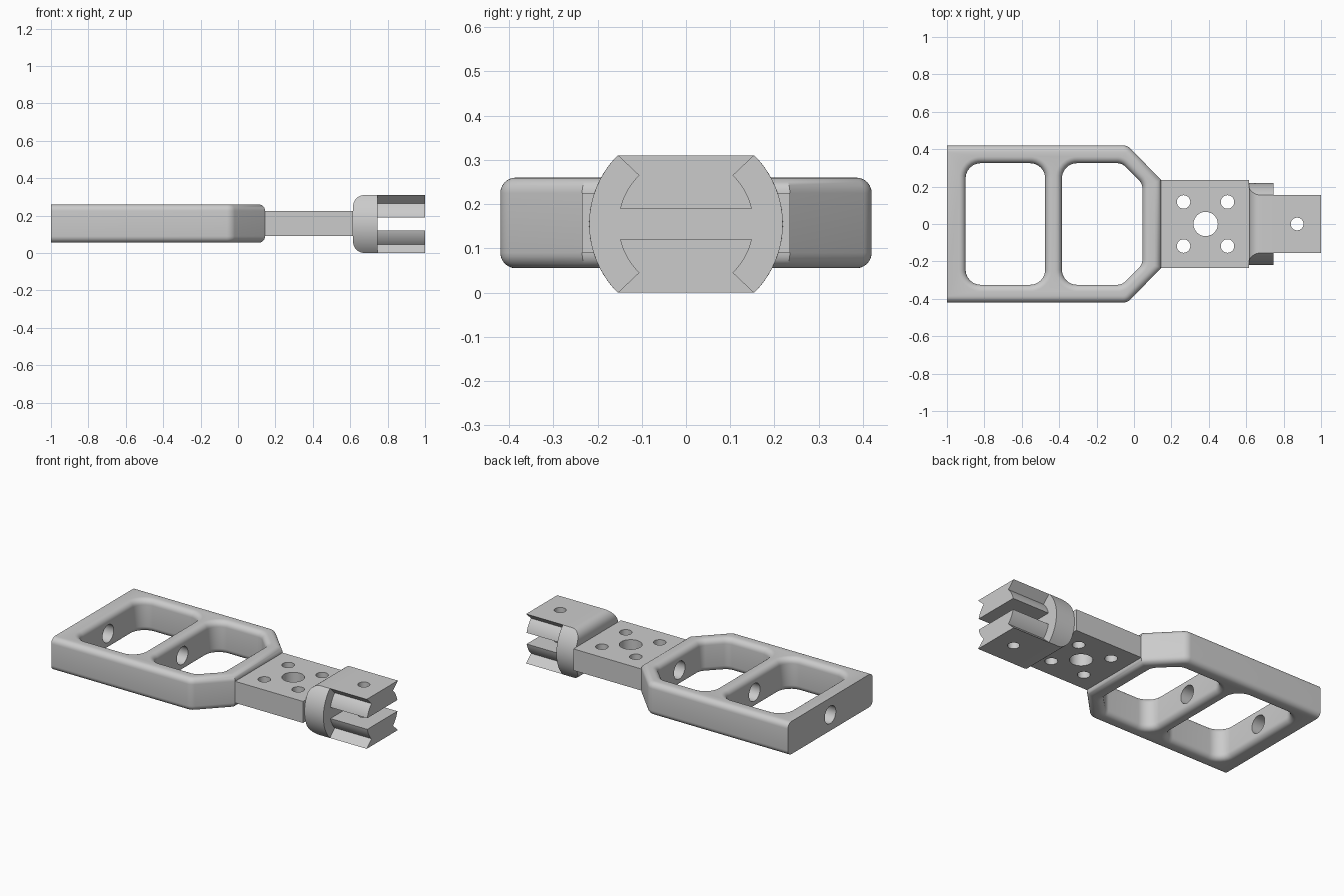
import bpy, bmesh
from math import pi, sin, cos, tan, asin
from mathutils import Vector, Matrix

cube = bpy.data.objects.get("Cube")
if cube:
    bpy.data.objects.remove(cube, do_unlink=True)

metal = bpy.data.materials.new("plain grey metal")
metal.use_nodes = True
grey = (0.6, 0.6, 0.6, 1)
metal.diffuse_color = grey
metal.node_tree.nodes["Principled BSDF"].inputs["Base Color"].default_value = grey

MID_Z = 0.155      # axis height of the whole tool
HALF_H = 0.155     # half height of the head


def finish(name, bm):
    """Turn a bmesh into a named object."""
    bmesh.ops.recalc_face_normals(bm, faces=bm.faces)
    mesh = bpy.data.meshes.new(name)
    bm.to_mesh(mesh)
    bm.free()
    mesh.materials.append(metal)
    obj = bpy.data.objects.new(name, mesh)
    bpy.context.collection.objects.link(obj)
    return obj


def loft(bm, loops):
    """Skin a list of equal-length point loops; return first and last rings."""
    rings = [[bm.verts.new(p) for p in loop] for loop in loops]
    n = len(rings[0])
    for a, b in zip(rings, rings[1:]):
        for i in range(n):
            j = (i + 1) % n
            bm.faces.new((a[i], a[j], b[j], b[i]))
    return rings[0], rings[-1]


def solid(name, loops):
    bm = bmesh.new()
    for ring in loft(bm, loops):
        bm.faces.new(ring)
    return finish(name, bm)


def rounded(corners, steps=8):
    """Polygon with a fillet radius at each (x, y, r) corner."""
    pts = []
    for i, (x, y, r) in enumerate(corners):
        p = Vector((x, y))
        if r == 0:
            pts.append(p)
            continue
        u = (Vector(corners[i - 1][:2]) - p).normalized()
        v = (Vector(corners[(i + 1) % len(corners)][:2]) - p).normalized()
        half = u.angle(v) / 2
        c = p + (u + v).normalized() * (r / sin(half))
        start = (p + u * (r / tan(half)) - c).normalized()
        end = (p + v * (r / tan(half)) - c).normalized()
        pts += [c + start.lerp(end, k / steps).normalized() * r
                for k in range(steps + 1)]
    return pts


def mirrored(half):
    return half + [(x, -y, r) for x, y, r in reversed(half)]


def inset(pts, d):
    """Move an outline to its left by d, keeping the square rear end flush."""
    out = []
    for i, p in enumerate(pts):
        e = (p - pts[i - 1]).normalized()
        f = (pts[(i + 1) % len(pts)] - p).normalized()
        m, n = Vector((-e.y, e.x)), Vector((-f.y, f.x))
        q = p + (m + n) * (d / (1 + m.dot(n)))
        if p.x < -0.9999:
            q.x = p.x
        out.append(q)
    return out


def drill(obj, centre, radius, length, axis="Z"):
    """Cut a round hole."""
    bm = bmesh.new()
    turn = Matrix.Rotation(pi / 2, 4, "Y") if axis == "X" else Matrix()
    bmesh.ops.create_cone(bm, cap_ends=True, segments=40, radius1=radius,
                          radius2=radius, depth=length,
                          matrix=Matrix.Translation(centre) @ turn)
    cutter = finish("cutter", bm)
    cutter.hide_render = True
    mod = obj.modifiers.new("hole", "BOOLEAN")
    mod.operation, mod.solver, mod.object = "DIFFERENCE", "EXACT", cutter
    bpy.context.view_layer.objects.active = obj
    bpy.ops.object.modifier_apply(modifier=mod.name)
    bpy.data.objects.remove(cutter, do_unlink=True)


# Frame: chamfered outline with two windows, all rims rounded
outer = rounded(mirrored([(0.145, 0.235, 0), (-0.035, 0.42, 0.06), (-1, 0.42, 0)]))
rear_window = rounded(mirrored([(-0.475, 0.325, 0.08), (-0.9, 0.325, 0.08)]))
front_window = rounded(mirrored([(0.045, 0.215, 0.06), (-0.065, 0.325, 0.06),
                                 (-0.385, 0.325, 0.08)]))
BOTTOM, TOP, RIM, STEPS = 0.055, 0.26, 0.035, 6
arc = [pi / 2 * k / STEPS for k in range(STEPS + 1)]
layers = [(RIM * (1 - sin(t)), BOTTOM + RIM * (1 - cos(t))) for t in arc]
layers += [(d, BOTTOM + TOP - z) for d, z in reversed(layers)]

bm = bmesh.new()
rims = ([], [])
for outline in (outer, rear_window[::-1], front_window[::-1]):
    loops = [[(p.x, p.y, z) for p in inset(outline, d)] for d, z in layers]
    for store, ring in zip(rims, loft(bm, loops)):
        store += [bm.edges.get((ring[i - 1], ring[i])) for i in range(len(ring))]
for edges in rims:
    bmesh.ops.triangle_fill(bm, edges=edges, use_beauty=True)
frame = finish("frame", bm)
drill(frame, (-0.45, 0, MID_Z), 0.055, 1.18, "X")

# Tang: flat plate with a centre hole and four bolt holes
plate = [(-0.235, 0.09), (0.235, 0.09), (0.235, 0.225), (-0.235, 0.225)]
tang = solid("tang", [[(x, y, z) for y, z in plate] for x in (0.14, 0.615)])
drill(tang, (0.383, 0, MID_Z), 0.065, 1)
for x in (0.265, 0.5):
    for y in (-0.118, 0.118):
        drill(tang, (x, y, MID_Z), 0.036, 1)


# Collar: disc with flattened top and bottom, rounded towards the tang
def collar_loop(x, h, radius=0.219, steps=16):
    a = asin(h / radius)
    side = [-a + 2 * a * k / steps for k in range(steps + 1)]
    return [(x, radius * cos(t), MID_Z + radius * sin(t))
            for t in side + [t + pi for t in side]]


ROUND = 0.06
loops = [collar_loop(0.615 + ROUND * (1 - cos(t)), HALF_H - ROUND * (1 - sin(t)))
         for t in arc]
collar = solid("collar", loops + [collar_loop(0.745, HALF_H)])

# Fork prongs: dovetail top on a round-sided bar, mirrored below the slot
ROD, SLOT, NECK = 0.153, 0.035, 0.11
low, high = asin(SLOT / ROD), asin(NECK / ROD)
sweep = [low + (high - low) * k / 8 for k in range(9)]
right = [(ROD * cos(t), ROD * sin(t)) for t in sweep] + [(0.154, HALF_H)]
section = right + [(-y, z) for y, z in reversed(right)]
prongs = []
for name, s in (("upper_prong", 1), ("lower_prong", -1)):
    prong = solid(name, [[(x, y, MID_Z + s * z) for y, z in section]
                         for x in (0.745, 1.0)])
    drill(prong, (0.872, 0, MID_Z), 0.034, 1)
    prongs.append(prong)

# Smooth shading with crisp edges
bpy.ops.object.select_all(action="DESELECT")
for obj in (frame, tang, collar, *prongs):
    obj.select_set(True)
bpy.context.view_layer.objects.active = frame
bpy.ops.object.shade_smooth_by_angle(angle=pi / 6)
